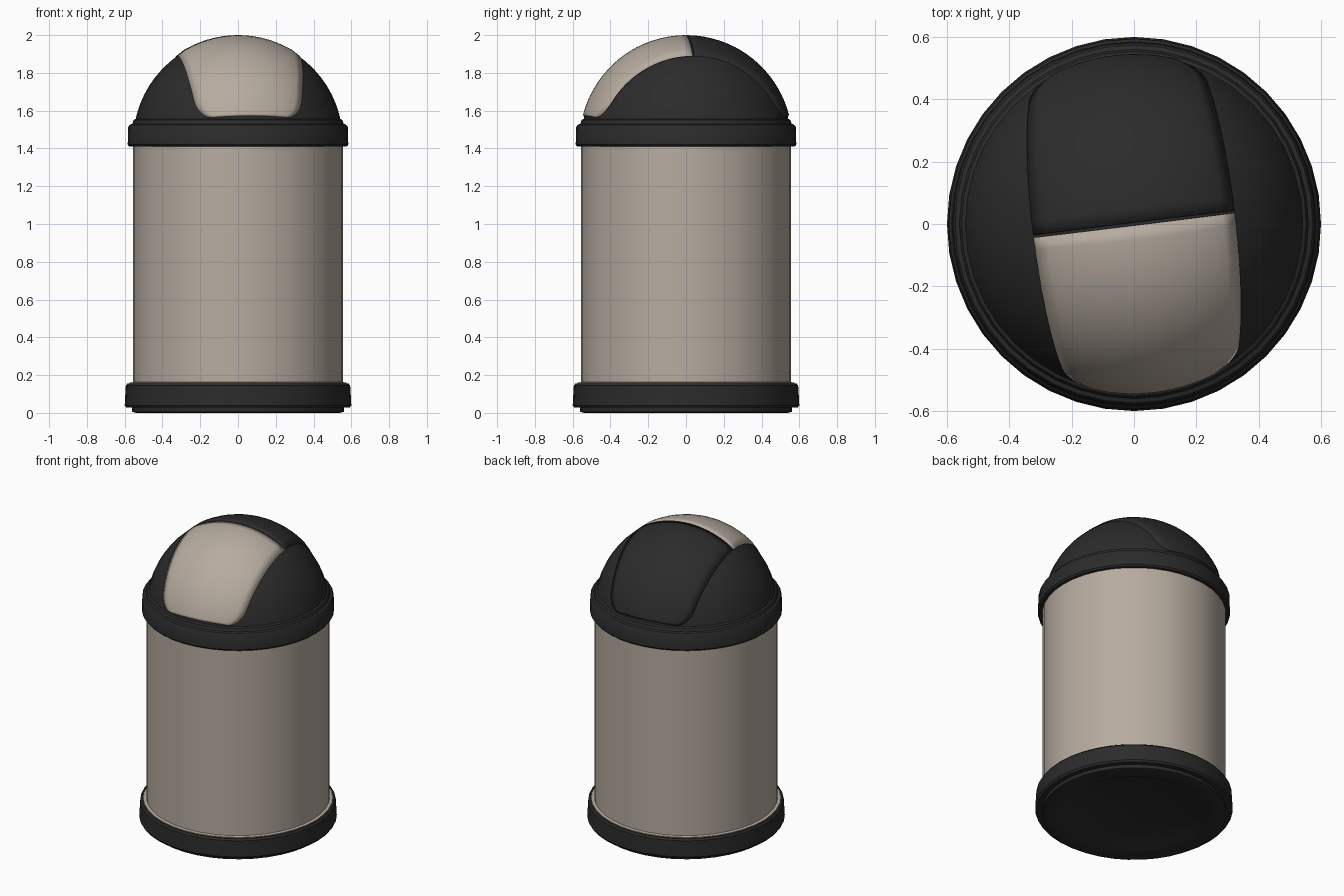
import bpy
import bmesh
import math

if "Cube" in bpy.data.objects:
    bpy.data.objects.remove(bpy.data.objects["Cube"], do_unlink=True)


def make_material(name, colour):
    mat = bpy.data.materials.new(name)
    mat.use_nodes = True
    mat.diffuse_color = colour
    mat.node_tree.nodes["Principled BSDF"].inputs["Base Color"].default_value = colour
    return mat


black = make_material("black plastic", (0.024, 0.024, 0.024, 1))
steel = make_material("warm steel", (0.47, 0.41, 0.35, 1))
SIDES = 40
CENTRE = 1.437      # height of the dome's centre
DOME_R = 0.555
FLAP_R = 0.563


def finish(name, bm, mats, angle=35):
    mesh = bpy.data.meshes.new(name)
    bm.to_mesh(mesh)
    bm.free()
    obj = bpy.data.objects.new(name, mesh)
    bpy.context.collection.objects.link(obj)
    for mat in mats:
        mesh.materials.append(mat)
    bpy.ops.object.select_all(action="DESELECT")
    obj.select_set(True)
    bpy.context.view_layer.objects.active = obj
    bpy.ops.object.shade_smooth_by_angle(angle=math.radians(angle))
    return obj


def lathe(name, profile, mat):
    """Revolve a list of (radius, height) points about z."""
    bm = bmesh.new()
    rings = []
    for r, z in profile:
        rings.append([bm.verts.new((r * math.cos(math.tau * i / SIDES),
                                    r * math.sin(math.tau * i / SIDES), z))
                      for i in range(SIDES)])
    for low, high in zip(rings, rings[1:]):
        for i in range(SIDES):
            j = (i + 1) % SIDES
            bm.faces.new((low[i], low[j], high[j], high[i]))
    bmesh.ops.remove_doubles(bm, verts=bm.verts, dist=1e-5)
    bmesh.ops.recalc_face_normals(bm, faces=bm.faces)
    return finish(name, bm, [mat])


def half_width(deg):
    """Flap half width, tapering to a rounded lower edge."""
    width = 0.325 - 0.055 * (deg / 76) ** 2
    corner = max(0, (deg - 64) / 12)
    return width - 0.07 * (1 - math.sqrt(max(0, 1 - corner ** 2)))


def swing_flap(name, mat, turn):
    """Curved lid panel hinged across the top of the dome."""
    bm = bmesh.new()
    cols, rows = 16, 24
    grid = []
    for j in range(rows + 1):
        deg = 0.5 + 75.5 * (1 - (1 - j / rows) ** 1.5)
        row = []
        for i in range(cols + 1):
            x = half_width(deg) * (2 * i / cols - 1)
            edge = i in (0, cols) or j == rows
            radius = FLAP_R - (0.005 if edge else 0)
            swing = math.sqrt(radius ** 2 - x ** 2)
            a = math.radians(deg)
            px, py = x, -swing * math.sin(a)
            row.append(bm.verts.new((px * math.cos(turn) - py * math.sin(turn),
                                     px * math.sin(turn) + py * math.cos(turn),
                                     CENTRE + swing * math.cos(a))))
        grid.append(row)
    for j in range(rows):
        for i in range(cols):
            bm.faces.new((grid[j][i], grid[j + 1][i],
                          grid[j + 1][i + 1], grid[j][i + 1]))
    bm.normal_update()
    if sum(f.normal.z for f in bm.faces) < 0:
        bmesh.ops.reverse_faces(bm, faces=bm.faces)
    obj = finish(name, bm, [mat, black], 50)
    solid = obj.modifiers.new("thickness", "SOLIDIFY")
    solid.thickness = 0.025
    solid.offset = -1
    solid.material_offset_rim = 1
    return obj


# Base ring with a shallow recess underneath
lathe("base_ring", [(0, 0.03), (0.40, 0.03), (0.44, 0.01), (0.54, 0), (0.56, 0.006),
                    (0.56, 0.028), (0.592, 0.028), (0.6, 0.04), (0.594, 0.145),
                    (0.585, 0.156), (0.55, 0.156)], black)

# Steel drum with a thin foot flange
lathe("drum", [(0.575, 0.155), (0.575, 0.16), (0.557, 0.163), (0.557, 0.8),
               (0.557, 1.42)], steel)

# Collar of the lid
lathe("lid_collar", [(0.55, 1.41), (0.575, 1.41), (0.584, 1.42), (0.581, 1.515),
                     (0.574, 1.525), (0.56, 1.53), (0.553, 1.55), (0.535, 1.56)], black)

# Domed housing
steps = 14
start = math.asin((1.525 - CENTRE) / DOME_R)
dome = []
for k in range(steps + 1):
    a = start + (math.pi / 2 - start) * k / steps
    dome.append((max(0, DOME_R * math.cos(a)) if k < steps else 0,
                 CENTRE + DOME_R * math.sin(a)))
lathe("dome_housing", dome, black)

# Two swing flaps, slightly turned on the dome
turn = math.radians(7)
swing_flap("front_flap", steel, turn)
swing_flap("back_flap", black, turn + math.pi)
